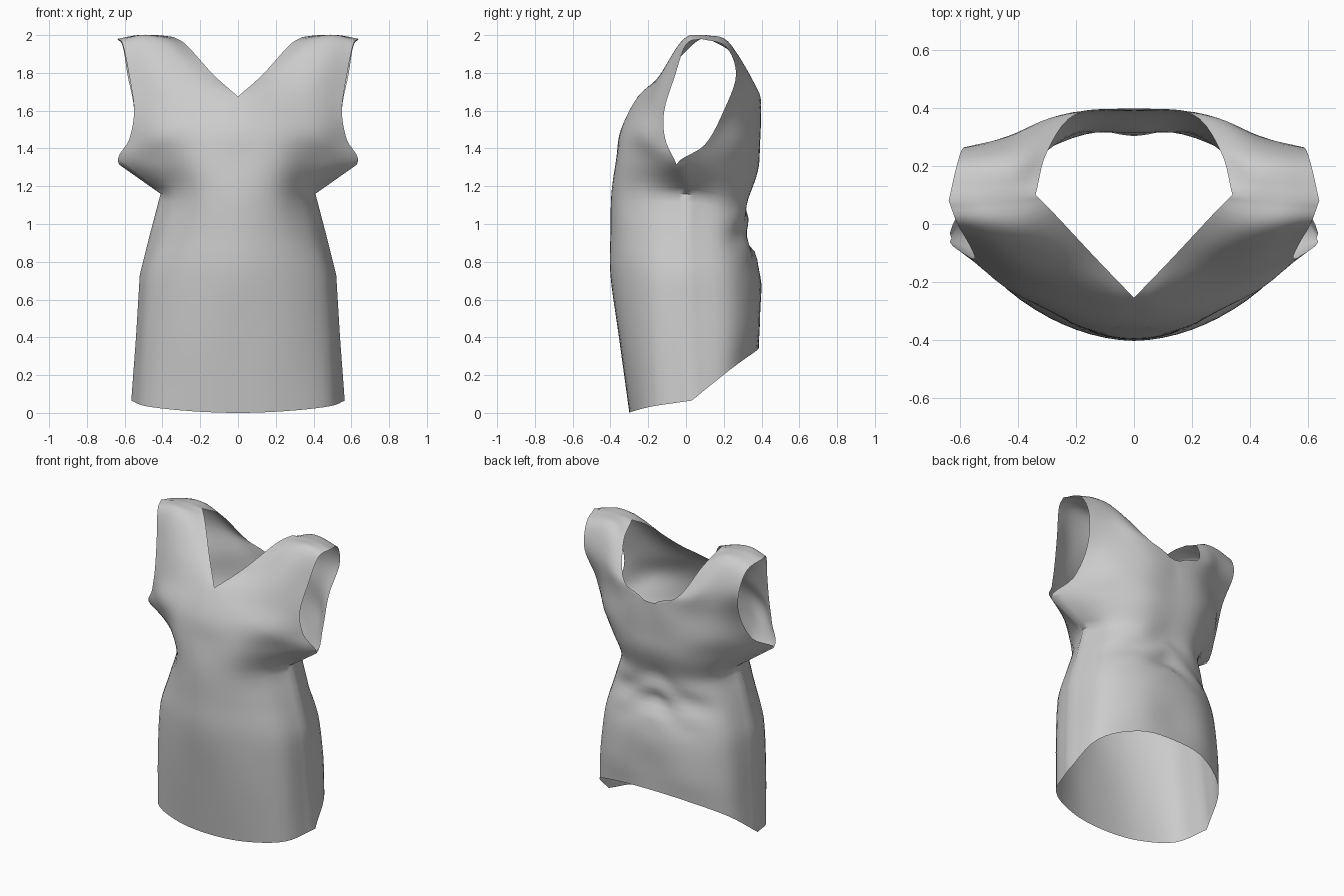
import bpy, bmesh, math
from mathutils import Vector as V

if "Cube" in bpy.data.objects:
    bpy.data.objects.remove(bpy.data.objects["Cube"])

# Side seam from hem to underarm, and the shoulder line: both shared by front and back
seam = [(.565, .03, .065), (.54, .01, .4), (.52, 0, .73), (.465, 0, .95), (.41, 0, 1.16), (.63, -.05, 1.315)]
shoulder = [(.34, .1, 1.99), (.43, .1, 2), (.53, .09, 2), (.64, .08, 1.98)]

# Right half of each panel: rows from centre / neckline outward
front = [
    [(0, -.30, 0), (.26, -.275, .01), (.485, -.175, .035)],
    [(0, -.355, .4), (.26, -.32, .4), (.475, -.19, .4)],
    [(0, -.40, .73), (.25, -.345, .73), (.45, -.2, .73)],
    [(0, -.40, .95), (.22, -.345, .95), (.38, -.2, .95)],
    [(0, -.395, 1.16), (.2, -.345, 1.16), (.335, -.18, 1.16)],
    [(0, -.37, 1.34), (.22, -.34, 1.34), (.42, -.19, 1.33)],
    [(0, -.345, 1.5), (.22, -.315, 1.5), (.42, -.235, 1.47), (.575, -.11, 1.45)],
    [(0, -.255, 1.675), (.2, -.24, 1.65), (.4, -.19, 1.62), (.55, -.115, 1.6)],
    [(.13, -.12, 1.79), (.27, -.13, 1.80), (.42, -.125, 1.79), (.575, -.06, 1.78)],
    [(.27, .03, 1.945), (.38, -.01, 1.97), (.5, -.01, 1.98), (.61, 0, 1.95)],
]
back = [
    [(0, .385, .34), (.26, .36, .32), (.49, .235, .23)],
    [(0, .39, .5), (.26, .375, .49), (.48, .24, .45)],
    [(0, .395, .73), (.25, .36, .73), (.45, .23, .73)],
    [(0, .325, .93), (.22, .31, .93), (.4, .2, .93)],
    [(0, .32, 1.1), (.2, .31, 1.1), (.35, .2, 1.12)],
    [(0, .38, 1.28), (.22, .36, 1.28), (.42, .22, 1.29)],
    [(0, .39, 1.42), (.22, .38, 1.42), (.42, .28, 1.43), (.575, .1, 1.42)],
    [(0, .395, 1.63), (.2, .385, 1.6), (.4, .3, 1.6), (.55, .2, 1.6)],
    [(.2, .38, 1.71), (.32, .35, 1.76), (.44, .3, 1.79), (.585, .265, 1.79)],
    [(.3, .25, 1.9), (.39, .225, 1.96), (.49, .22, 1.965), (.61, .21, 1.94)],
]
STEPS = 5
NECK = 7      # row where the neckline opens
UNDERARM = 5  # row where the armhole opens


def spline(pts, steps, mirrored=False):
    """Smooth curve through the points."""
    p = [V(q) for q in pts]
    first = V((-p[1].x, p[1].y, p[1].z)) if mirrored else 2 * p[0] - p[1]
    p = [first] + p + [2 * p[-1] - p[-2]]
    out = []
    for i in range(1, len(p) - 2):
        a, b, c, d = p[i - 1:i + 3]
        for k in range(steps):
            t = k / steps
            out.append(.5 * (2 * b + (c - a) * t + (2 * a - 5 * b + 4 * c - d) * t * t
                             + (3 * b - a - 3 * c + d) * t ** 3))
    return out + [p[-2]]


def polyline(pts, steps):
    return [a.lerp(b, k / steps) for a, b in zip(pts, pts[1:]) for k in range(steps)] + [pts[-1]]


def panel(rows, round_neck):
    full = [r + [seam[i]] if len(r) == 3 else r for i, r in enumerate(rows)] + [shoulder]
    fine = [spline(r, STEPS, r[0][0] == 0) for r in full]
    cols = []
    for i, c in enumerate(zip(*fine)):
        if i == 0:  # break at the bottom of the neckline
            cols.append(spline(c[:NECK + 1], STEPS) + spline(c[NECK:], STEPS, round_neck)[1:])
        else:       # straighter towards the side seam
            w = (i / (len(fine[0]) - 1)) ** 4
            cols.append([a.lerp(b, w if j <= UNDERARM * STEPS else 0)
                         for j, (a, b) in enumerate(zip(spline(c, STEPS), polyline(c, STEPS)))])
    grid = [[q.copy() for q in r] for r in zip(*cols)]
    for r in grid:
        for q in r:
            q.x = max(q.x, 0)
    return grid


front_grid, back_grid = panel(front, False), panel(back, True)

# Bunched folds at the small of the back
for r in back_grid:
    for i, q in enumerate(r):
        fade = math.exp(-((q.z - .95) / .15) ** 2) * (1 - i / (len(r) - 1))
        q.y += .022 * fade * math.sin(32 * q.z + 9 * q.x) * math.cos(11 * q.x)

bm = bmesh.new()
for grid, flip in ((front_grid, False), (back_grid, True)):
    vs = [[bm.verts.new(q) for q in r] for r in grid]
    for r0, r1 in zip(vs, vs[1:]):
        for i in range(len(r0) - 1):
            f = [r0[i], r0[i + 1], r1[i + 1], r1[i]]
            bm.faces.new(f[::-1] if flip else f)
bmesh.ops.remove_doubles(bm, verts=bm.verts, dist=.002)

# Mirror to the left half
geom = bm.verts[:] + bm.edges[:] + bm.faces[:]
bmesh.ops.mirror(bm, geom=geom, axis='X', merge_dist=.001)
bmesh.ops.remove_doubles(bm, verts=bm.verts, dist=.001)
bmesh.ops.recalc_face_normals(bm, faces=bm.faces)
if sum(f.normal.dot(f.calc_center_median() - V((0, 0, f.calc_center_median().z))) for f in bm.faces) < 0:
    bmesh.ops.reverse_faces(bm, faces=bm.faces)

mesh = bpy.data.meshes.new("sleeveless_top")
bm.to_mesh(mesh)
bm.free()
top = bpy.data.objects.new("sleeveless_top", mesh)
bpy.context.collection.objects.link(top)
bpy.context.view_layer.objects.active = top
top.select_set(True)
bpy.ops.object.shade_smooth_by_angle(angle=math.radians(60))
